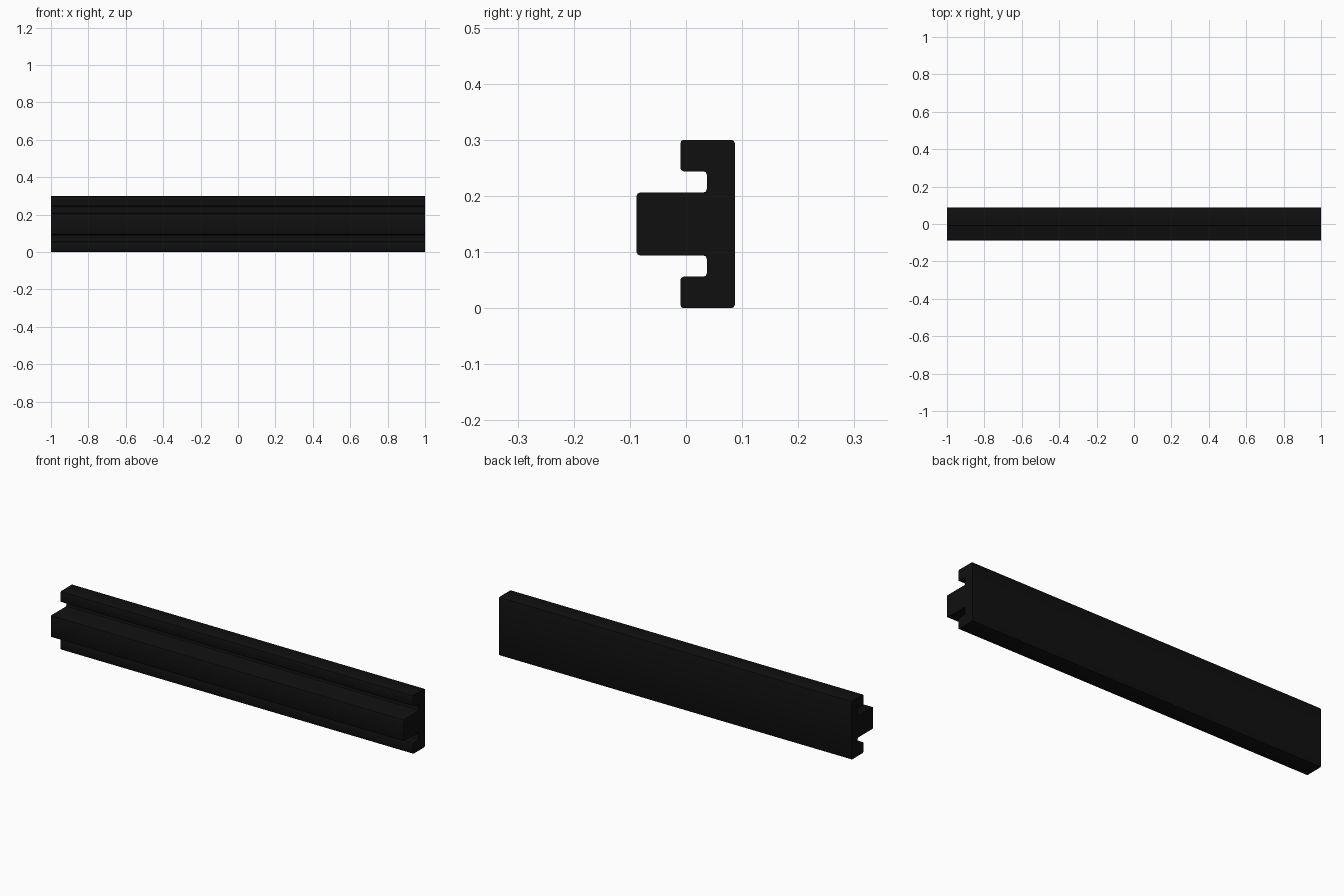
import bpy, bmesh

if "Cube" in bpy.data.objects:
    bpy.data.objects.remove(bpy.data.objects["Cube"])

# Lower half of the cross-section (y, z), mirrored about z = 0.15
half = [(0.087, 0.0), (-0.01, 0.0), (-0.01, 0.056), (0.037, 0.056),
        (0.037, 0.094), (-0.088, 0.094)]
profile = half + [(y, 0.3 - z) for y, z in reversed(half)]

# Extrude the profile along x
bm = bmesh.new()
face = bm.faces.new([bm.verts.new((-1, y, z)) for y, z in profile])
ext = bmesh.ops.extrude_face_region(bm, geom=[face])
moved = [g for g in ext["geom"] if isinstance(g, bmesh.types.BMVert)]
bmesh.ops.translate(bm, verts=moved, vec=(2, 0, 0))

# Ease the lengthwise edges
long_edges = [e for e in bm.edges if abs(e.verts[0].co.x - e.verts[1].co.x) > 1]
bmesh.ops.bevel(bm, geom=long_edges, offset=0.006, segments=2, profile=0.5,
                affect='EDGES')
bmesh.ops.recalc_face_normals(bm, faces=bm.faces[:])

mesh = bpy.data.meshes.new("grooved_rail")
bm.to_mesh(mesh)
bm.free()
rail = bpy.data.objects.new("grooved_rail", mesh)
bpy.context.collection.objects.link(rail)

# Black finish
mat = bpy.data.materials.new("black")
mat.diffuse_color = (0.005, 0.005, 0.005, 1)
mat.use_nodes = True
mat.node_tree.nodes["Principled BSDF"].inputs["Base Color"].default_value = mat.diffuse_color
mesh.materials.append(mat)

bpy.context.view_layer.objects.active = rail
rail.select_set(True)
bpy.ops.object.shade_smooth_by_angle()
